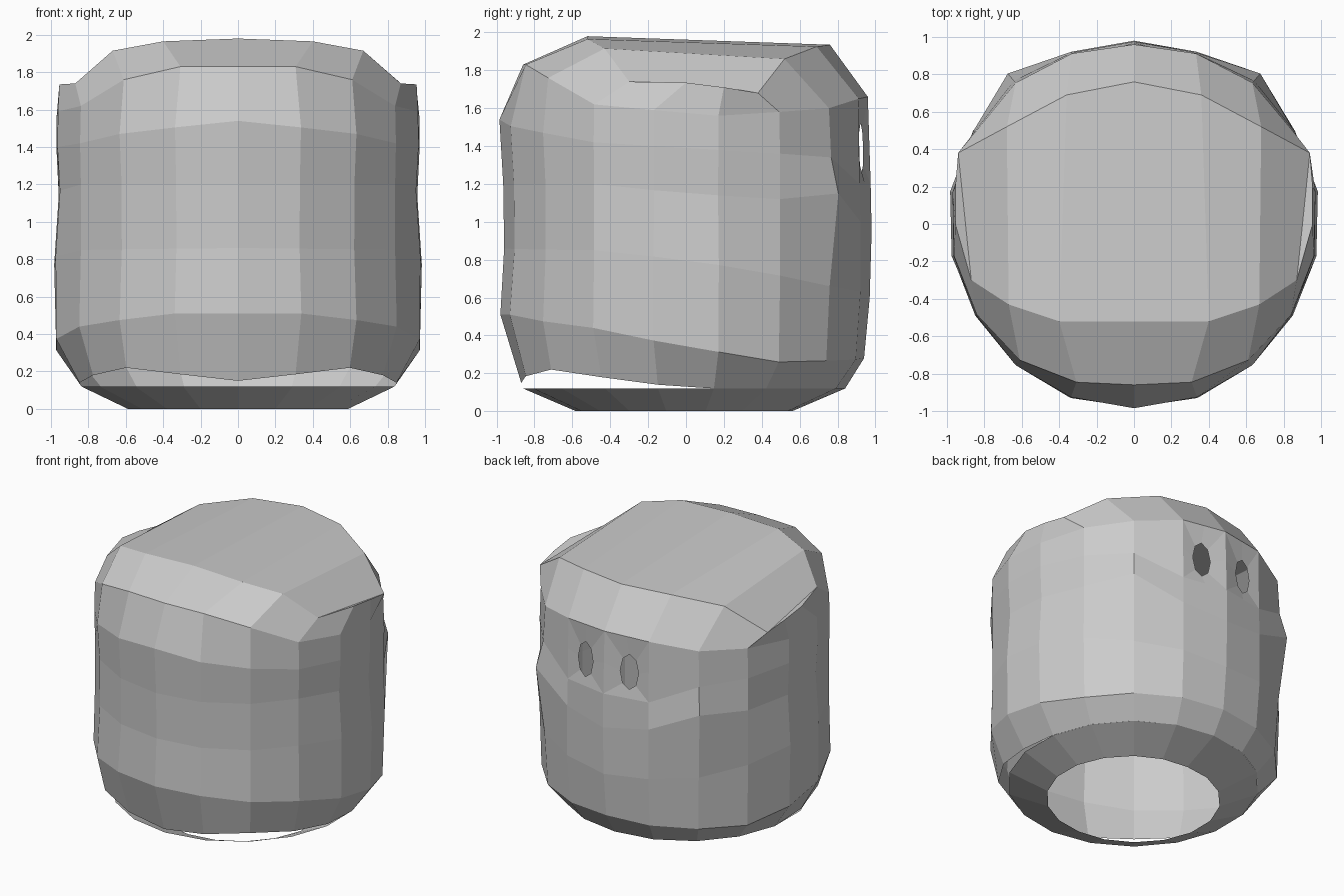
import bpy, bmesh
from math import sin, cos, radians, pi
from mathutils import Vector

if "Cube" in bpy.data.objects:
    bpy.data.objects.remove(bpy.data.objects["Cube"])

N = 9  # steps from front centre (0 deg) to back centre (180 deg), 20 deg each


def half_ring(keys):
    """Right half of a ring from (angle, radius, z) keys, interpolated."""
    pts = []
    for i in range(N + 1):
        a = i * 180 / N
        for (a0, r0, z0), (a1, r1, z1) in zip(keys, keys[1:]):
            if a0 <= a <= a1:
                t = (a - a0) / (a1 - a0)
                r, z = r0 + (r1 - r0) * t, z0 + (z1 - z0) * t
                pts.append(Vector((r * sin(radians(a)), -r * cos(radians(a)), z)))
                break
    return pts


def make_object(name, polys):
    """Weld loose right-half polygons, mirror them and make a flat object."""
    bm = bmesh.new()
    for poly in polys:
        for s in (1, -1):
            pts = [Vector((s * p.x, p.y, p.z)) for p in poly]
            bm.faces.new([bm.verts.new(p) for p in pts[::s]])
    bmesh.ops.remove_doubles(bm, verts=bm.verts, dist=0.0005)
    bmesh.ops.recalc_face_normals(bm, faces=bm.faces)
    mesh = bpy.data.meshes.new(name)
    bm.to_mesh(mesh)
    bm.free()
    obj = bpy.data.objects.new(name, mesh)
    bpy.context.collection.objects.link(obj)
    return obj


def eye_hole(a, b, c, d, cx, cz, hw, hh):
    """Quad a-b-c-d (bottom left, bottom right, top right, top left) with an
    eight-sided opening, slightly sunk."""
    outer = [a, (a + b) / 2, b, (b + c) / 2, c, (c + d) / 2, d, (d + a) / 2]
    inner = []
    for i in range(8):
        t = radians(225 + 45 * i)
        x, z = cx + hw * cos(t), cz + hh * sin(t)
        v = (z - a.z) / (d.z - a.z)
        left, right = a.lerp(d, v), b.lerp(c, v)
        u = (x - left.x) / (right.x - left.x)
        inner.append(Vector((x, left.lerp(right, u).y - 0.015, z)))
    return [[outer[i], outer[(i + 1) % 8], inner[(i + 1) % 8], inner[i]]
            for i in range(8)]


# Head wall rings, bottom to top
rings = [half_ring(k) for k in (
    [(0, .87, .15), (40, .93, .22), (80, .86, .14), (100, .85, .12), (180, .84, .12)],
    [(0, .98, .51), (20, .99, .51), (60, .98, .44), (90, .99, .34), (120, .98, .26), (180, .94, .28)],
    [(0, .96, .86), (60, .97, .85), (90, 1.0, .80), (140, .99, .66), (180, .97, .60)],
    [(0, .965, 1.2), (60, .97, 1.2), (90, .965, 1.15), (120, .99, 1.12), (140, 1.05, 1.15), (160, .98, 1.0), (180, .98, .95)],
    [(0, .985, 1.54), (40, .985, 1.47), (60, .975, 1.42), (100, .985, 1.38), (140, 1.0, 1.34), (160, .975, 1.2), (180, .975, 1.2)],
    [(0, .86, 1.83), (20, .90, 1.83), (40, .95, 1.76), (60, .97, 1.62), (100, .985, 1.56), (140, .985, 1.6), (160, .97, 1.65), (180, .96, 1.66)],
)]
# Crown edge
rings.append([Vector(p) for p in (
    (0, -.52, 1.98), (.4, -.52, 1.965), (.67, -.43, 1.915), (.87, -.3, 1.74),
    (.955, 0, 1.735), (.955, .2, 1.71), (.94, .38, 1.68), (.68, .52, 1.86),
    (.36, .69, 1.925), (0, .76, 1.935))])

polys = []
for j, (lo, hi) in enumerate(zip(rings, rings[1:])):
    for i in range(N):
        if j == 4 and i == N - 1:
            # face panel with the eye opening
            polys += eye_hole(lo[N], lo[N - 1], hi[N - 1], hi[N], .18, 1.39, .068, .13)
        else:
            polys.append([lo[i], lo[i + 1], hi[i + 1], hi[i]])
# Crown panels run front to back
top = rings[-1]
polys += [[top[i], top[i + 1], top[N - 1 - i], top[N - i]] for i in range(4)]
make_object("head", polys)

# Open collar under the head
wide = half_ring([(0, .86, .12), (180, .84, .12)])
narrow = half_ring([(0, .58, 0), (90, .6, 0), (180, .56, 0)])
make_object("neck_collar", [[narrow[i], narrow[i + 1], wide[i + 1], wide[i]]
                            for i in range(N)])
